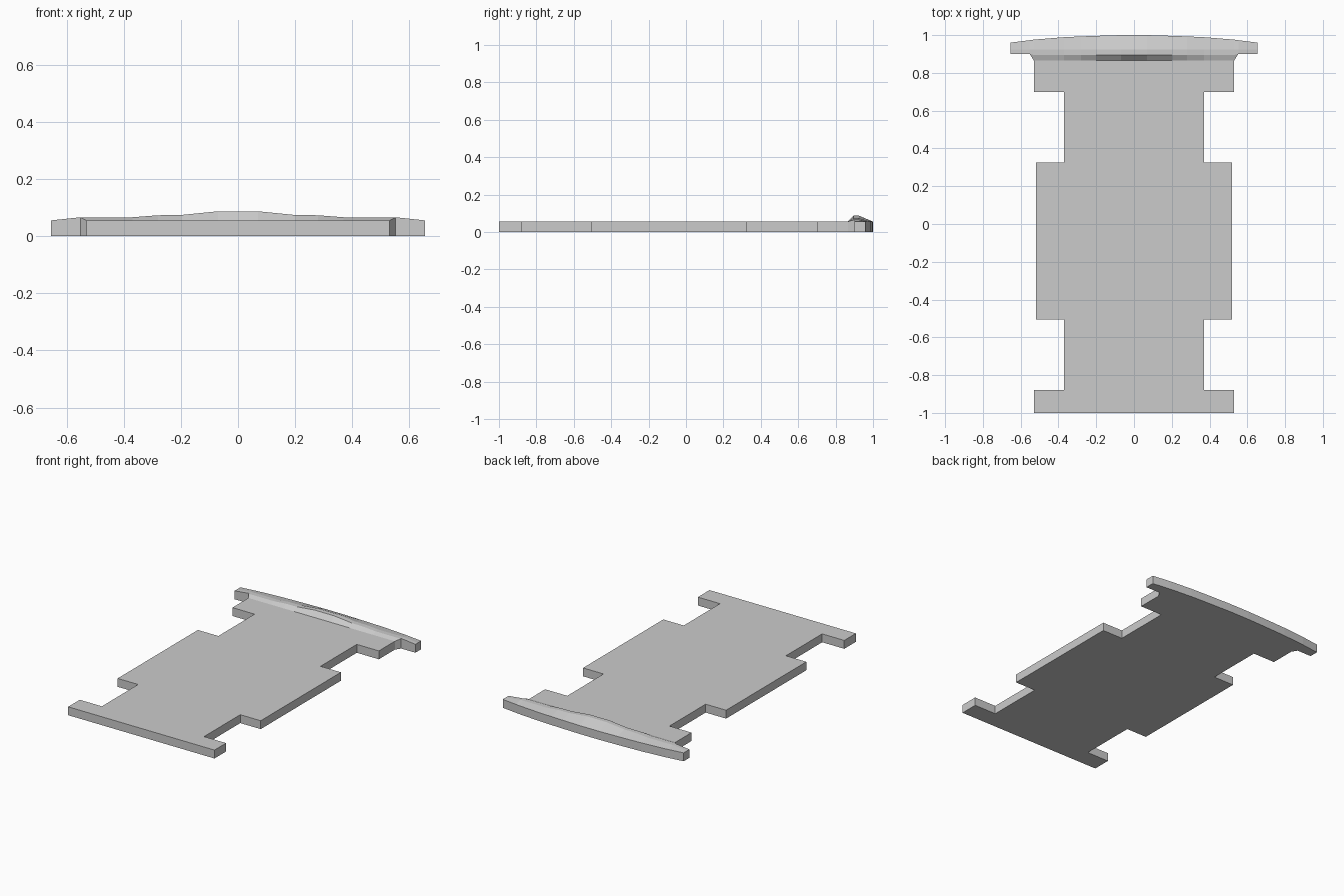
import bpy, bmesh

if "Cube" in bpy.data.objects:
    bpy.data.objects.remove(bpy.data.objects["Cube"])

T = 0.055  # plate thickness


def finish(bm, name):
    bmesh.ops.remove_doubles(bm, verts=bm.verts, dist=0.0005)
    bmesh.ops.dissolve_degenerate(bm, edges=bm.edges, dist=0.0001)
    bmesh.ops.recalc_face_normals(bm, faces=bm.faces)
    mesh = bpy.data.meshes.new(name)
    bm.to_mesh(mesh)
    bm.free()
    obj = bpy.data.objects.new(name, mesh)
    bpy.context.collection.objects.link(obj)
    return obj


# One body: notched floor plate continuing into the curved, ridged bumper
bm = bmesh.new()

# Notched plate, right-hand outline mirrored to the left
half = [(0.53, -1), (0.53, -0.88), (0.37, -0.88), (0.37, -0.505),
        (0.518, -0.505), (0.518, 0.325), (0.37, 0.325), (0.37, 0.70),
        (0.53, 0.70), (0.53, 0.865)]
outline = [(-x, y) for x, y in reversed(half)] + half
low = [bm.verts.new((x, y, 0)) for x, y in outline]
top = [bm.verts.new((x, y, T)) for x, y in outline]
bm.faces.new(low)
bm.faces.new(top)
for i in range(len(outline) - 1):
    bm.faces.new((low[i], low[i + 1], top[i + 1], top[i]))

# Bumper stations: x, inner y, inner z, ridge z, outer y
stations = [(0.0, 0.865, T, 0.087, 1.0), (0.07, 0.865, T, 0.087, 1.0),
            (0.20, 0.865, T, 0.074, 0.996), (0.28, 0.865, T, 0.073, 0.993),
            (0.37, 0.865, T, 0.066, 0.989), (0.53, 0.865, T, 0.066, 0.976),
            (0.552, 0.90, 0.066, 0.066, 0.973), (0.655, 0.90, T, T, 0.96)]
stations = [(-s[0],) + s[1:] for s in reversed(stations[1:])] + stations
rings = []
for x, yi, zi, zr, yo in stations:
    section = [(yi, 0), (yi, zi), (0.895 if yi < 0.9 else 0.90, zr),
               (0.925, zr), (yo, T), (yo, 0)]
    rings.append([bm.verts.new((x, y, z)) for y, z in section])
for k in range(len(rings) - 1):
    a, b = rings[k], rings[k + 1]
    # the inner wall stays open where the plate joins
    joined = abs(a[0].co.x) < 0.54 and abs(b[0].co.x) < 0.54
    for j in range(6):
        if j == 0 and joined:
            continue
        n = (j + 1) % 6
        bm.faces.new((a[j], a[n], b[n], b[j]))
for end in (rings[0], rings[-1]):
    bm.faces.new(end)

finish(bm, "floor_plate_with_bumper")
